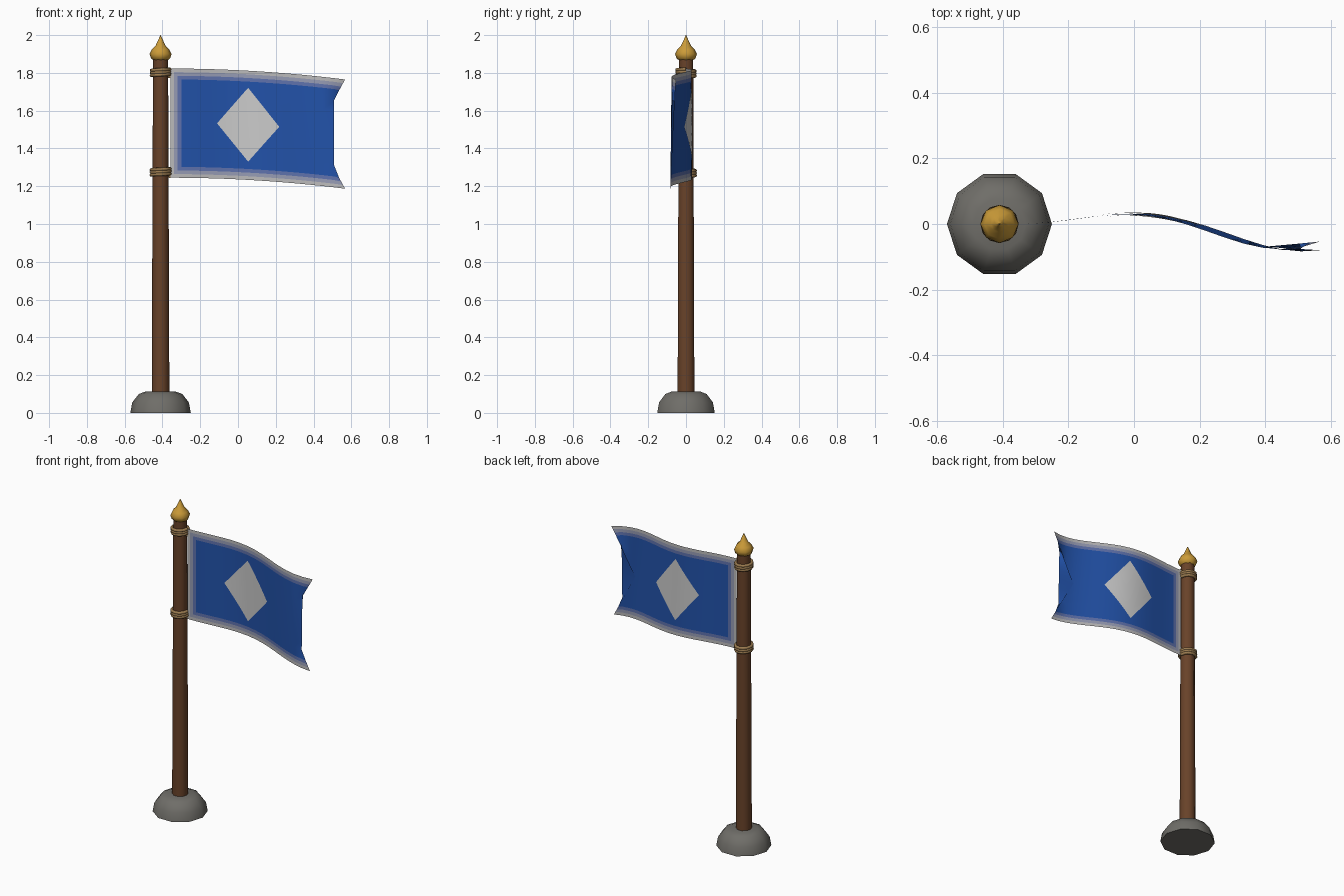
import bpy, bmesh
from math import sin, cos, pi, radians

if "Cube" in bpy.data.objects:
    bpy.data.objects.remove(bpy.data.objects["Cube"])

PX = -0.41  # pole centre line


def material(name, rgb):
    m = bpy.data.materials.new(name)
    m.diffuse_color = (*rgb, 1)
    m.use_nodes = True
    m.node_tree.nodes["Principled BSDF"].inputs["Base Color"].default_value = m.diffuse_color
    return m


def mix(a, b, t):
    return tuple(p + (q - p) * t for p, q in zip(a, b))


def finish(name, bm, mats):
    me = bpy.data.meshes.new(name)
    bm.to_mesh(me)
    bm.free()
    ob = bpy.data.objects.new(name, me)
    bpy.context.collection.objects.link(ob)
    for m in mats:
        me.materials.append(m)
    bpy.context.view_layer.objects.active = ob
    ob.select_set(True)
    bpy.ops.object.shade_smooth_by_angle(angle=radians(50))
    ob.select_set(False)
    return ob


def lathe(name, profile, sides, mat):
    """Turn an (r, z) profile about the pole's axis and cap both ends."""
    bm = bmesh.new()
    rings = [[bm.verts.new((PX + r * cos(2 * pi * i / sides), r * sin(2 * pi * i / sides), z))
              for i in range(sides)] for r, z in profile]
    for lo, hi in zip(rings, rings[1:]):
        for i in range(sides):
            j = (i + 1) % sides
            bm.faces.new((lo[i], lo[j], hi[j], hi[i]))
    bm.faces.new(rings[0][::-1])
    bm.faces.new(rings[-1])
    bmesh.ops.remove_doubles(bm, verts=bm.verts, dist=1e-5)
    return finish(name, bm, [mat])


def cloth(u, v, dy=0.0):
    """Point on the waving cloth: u along it, v up it."""
    return (-0.358 + 0.925 * u,
            0.09 * u * sin((5.19 + 0.46 * v) * u) + dy,
            1.245 + 0.578 * v - 0.058 * u * u)


BLUE, CREAM = (0.016, 0.085, 0.40), (0.60, 0.58, 0.52)
wood = material("wood", (0.14, 0.055, 0.022))
gold = material("gold", (0.60, 0.33, 0.04))
rope = material("rope", (0.33, 0.20, 0.08))
stone = material("stone", (0.16, 0.155, 0.14))
white = material("emblem", (0.60, 0.60, 0.60))
shades = [material("cloth_%d" % i, mix(CREAM, BLUE, t))
          for i, t in enumerate((0.17, 0.5, 0.83, 1.0))]

# Base, pole and finial
lathe("base", [(0.16, 0), (0.15, 0.055), (0.115, 0.1), (0.08, 0.113)], 10, stone)
lathe("pole", [(0.047, 0.01), (0.04, 1.875)], 10, wood)
lathe("finial", [(0.03, 1.862), (0.05, 1.876), (0.058, 1.90), (0.046, 1.925),
                 (0.026, 1.945), (0.012, 1.975), (0.001, 2.0)], 8, gold)

# Rope lashings
for name, z0, r in (("upper_lashing", 1.78, 0.048), ("lower_lashing", 1.253, 0.049)):
    cu = bpy.data.curves.new(name, 'CURVE')
    cu.dimensions = '3D'
    cu.bevel_depth, cu.bevel_resolution, cu.use_fill_caps = 0.0095, 1, True
    sp = cu.splines.new('POLY')
    n = 36
    sp.points.add(n)
    for i, p in enumerate(sp.points):
        a = 2 * pi * i / 12
        p.co = (PX + r * cos(a), r * sin(a), z0 + 0.04 * i / n, 1)
    ob = bpy.data.objects.new(name, cu)
    bpy.context.collection.objects.link(ob)
    cu.materials.append(rope)

# Flag cloth: faded border strips, tail edge pulled inward into a notch
NU, NV = 16, 10
us = [0, 1 / 48, 2 / 48] + [i / NU for i in range(1, NU + 1)]
low = [0, 1 / 30, 2 / 30]
vs = low + [i / NV for i in range(1, NV)] + [1 - t for t in reversed(low)]
bm = bmesh.new()
grid = []
for u in us:
    col = []
    for v in vs:
        x, y, z = cloth(u, v)
        if u == 1:
            x -= 0.16 * (1 - abs(2 * v - 1))
        col.append(bm.verts.new((x, y, z)))
    grid.append(col)
for i in range(len(us) - 1):
    for j in range(len(vs) - 1):
        f = bm.faces.new((grid[i][j], grid[i + 1][j], grid[i + 1][j + 1], grid[i][j + 1]))
        u, v = (us[i] + us[i + 1]) / 2, (vs[j] + vs[j + 1]) / 2
        f.material_index = min(3, int(3 * min(u * NU, v * NV, (1 - v) * NV)))
finish("flag_cloth", bm, shades)

# Diamond emblem on each side
for name, dy in (("front_diamond", -0.004), ("back_diamond", 0.004)):
    bm = bmesh.new()
    n = 8
    g = [[bm.verts.new(cloth(0.445 + 0.178 * (a - b) / n, 0.505 + 0.338 * (a + b - n) / n, dy))
          for b in range(n + 1)] for a in range(n + 1)]
    for a in range(n):
        for b in range(n):
            q = (g[a][b], g[a + 1][b], g[a + 1][b + 1], g[a][b + 1])
            bm.faces.new(q if dy < 0 else q[::-1])
    finish(name, bm, [white])
